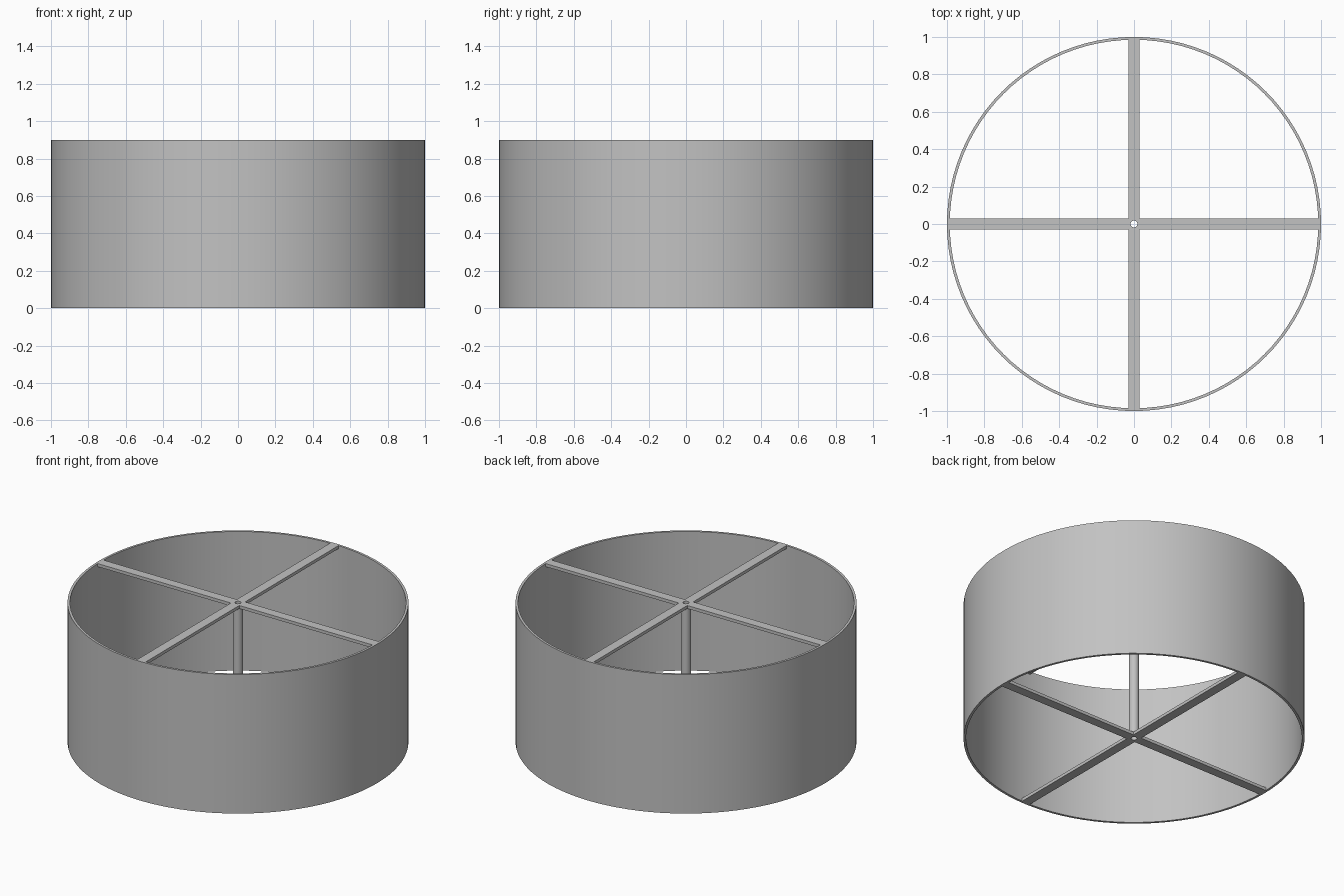
import bpy, bmesh
from math import cos, sin, tau

cube = bpy.data.objects.get("Cube")
if cube:
    bpy.data.objects.remove(cube, do_unlink=True)

HEIGHT = 0.9
BAR_HALF = 0.03
BAR_THICK = 0.02
BORE = 0.018

grey = bpy.data.materials.new("plain grey")
grey.use_nodes = True
colour = (0.54, 0.54, 0.54, 1)
grey.diffuse_color = colour
grey.node_tree.nodes["Principled BSDF"].inputs["Base Color"].default_value = colour


def add_object(name, bm):
    bmesh.ops.recalc_face_normals(bm, faces=bm.faces)
    mesh = bpy.data.meshes.new(name)
    bm.to_mesh(mesh)
    bm.free()
    mesh.materials.append(grey)
    obj = bpy.data.objects.new(name, mesh)
    bpy.context.collection.objects.link(obj)
    return obj


def smooth(obj):
    bpy.ops.object.select_all(action='DESELECT')
    obj.select_set(True)
    bpy.context.view_layer.objects.active = obj
    bpy.ops.object.shade_smooth_by_angle(angle=0.5)


def tube(name, outer, inner, z0, z1, sides):
    """Open pipe: a rectangular section swept around z."""
    bm = bmesh.new()
    section = [(outer, z0), (outer, z1), (inner, z1), (inner, z0)]
    rings = [[bm.verts.new((r * cos(tau * i / sides), r * sin(tau * i / sides), z))
              for i in range(sides)] for r, z in section]
    for k, ring in enumerate(rings):
        other = rings[(k + 1) % len(rings)]
        for i in range(sides):
            j = (i + 1) % sides
            bm.faces.new((ring[i], ring[j], other[j], other[i]))
    obj = add_object(name, bm)
    smooth(obj)
    return obj


def cross(name, z0, reach):
    """Four spokes in one plus-shaped plate with a bored centre."""
    h = BAR_HALF
    arm = [(h, -h), (reach, -h), (reach, h)]
    bm = bmesh.new()
    outline = []
    for c, s in ((1, 0), (0, 1), (-1, 0), (0, -1)):
        outline += [bm.verts.new((x * c - y * s, x * s + y * c, z0)) for x, y in arm]
    plate = bm.faces.new(outline)
    grown = bmesh.ops.extrude_face_region(bm, geom=[plate])
    bmesh.ops.translate(bm, vec=(0, 0, BAR_THICK),
                        verts=[v for v in grown["geom"] if isinstance(v, bmesh.types.BMVert)])
    obj = add_object(name, bm)

    # centre bore
    bm = bmesh.new()
    bmesh.ops.create_cone(bm, cap_ends=True, segments=24, radius1=BORE,
                          radius2=BORE, depth=4 * HEIGHT)
    cutter = add_object("bore_cutter", bm)
    cutter.hide_render = True
    mod = obj.modifiers.new("bore", 'BOOLEAN')
    mod.operation = 'DIFFERENCE'
    mod.solver = 'EXACT'
    mod.object = cutter
    bpy.context.view_layer.objects.active = obj
    bpy.ops.object.modifier_apply(modifier=mod.name)
    bpy.data.objects.remove(cutter, do_unlink=True)
    return obj


# Drum wall, central pipe and the spokes at both ends
tube("drum_wall", 1.0, 0.985, 0, HEIGHT, 96)
tube("central_pipe", BAR_HALF, BORE, BAR_THICK, HEIGHT - BAR_THICK, 24)
cross("bottom_spokes", 0, 0.995)
cross("top_spokes", HEIGHT - BAR_THICK, 0.995)
